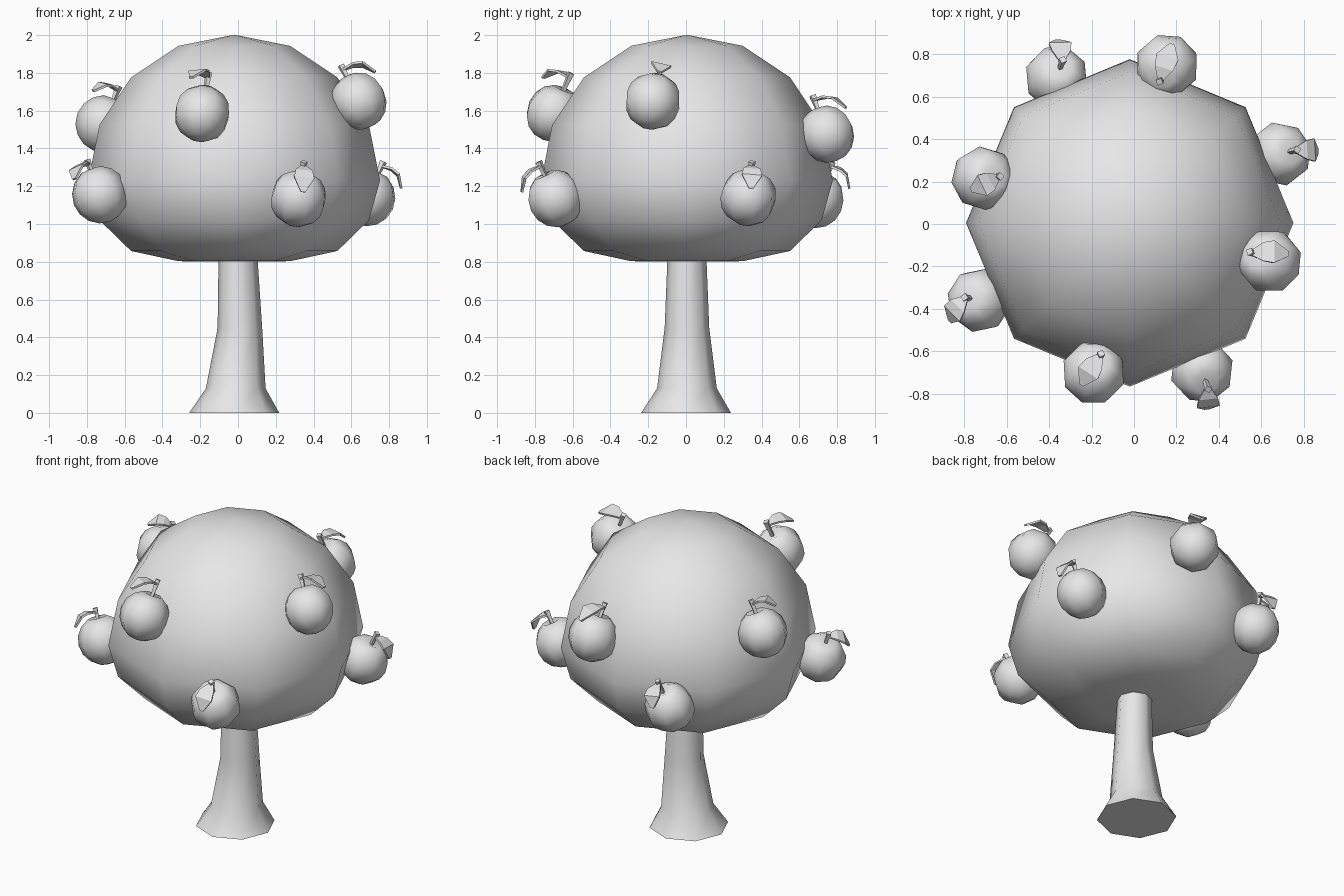
import bpy, bmesh, math
from mathutils import Vector, Matrix

if "Cube" in bpy.data.objects:
    bpy.data.objects.remove(bpy.data.objects["Cube"], do_unlink=True)

grey = bpy.data.materials.new("plain_grey")
grey.use_nodes = True
grey.diffuse_color = (0.8, 0.8, 0.8, 1)
grey.node_tree.nodes["Principled BSDF"].inputs["Base Color"].default_value = (0.8, 0.8, 0.8, 1)


def finish(bm, name, smooth_angle=None):
    """Turn a bmesh into a named object, smoothing edges below the angle."""
    bmesh.ops.recalc_face_normals(bm, faces=bm.faces)
    mesh = bpy.data.meshes.new(name)
    bm.to_mesh(mesh)
    bm.free()
    mesh.materials.append(grey)
    ob = bpy.data.objects.new(name, mesh)
    bpy.context.collection.objects.link(ob)
    if smooth_angle:
        bpy.ops.object.select_all(action="DESELECT")
        ob.select_set(True)
        bpy.context.view_layer.objects.active = ob
        bpy.ops.object.shade_smooth_by_angle(angle=math.radians(smooth_angle))
    return ob


def loft(rings, sides=8, turn=0.0):
    """Stack of round sections (centre x, centre y, z, radius); radius 0 is a pole."""
    bm = bmesh.new()
    loops = []
    for cx, cy, z, r in rings:
        n = sides if r else 1
        loops.append([bm.verts.new((cx + r * math.cos(turn + math.tau * i / sides),
                                    cy + r * math.sin(turn + math.tau * i / sides), z))
                      for i in range(n)])
    for a, b in zip(loops, loops[1:]):
        for i in range(sides):
            j = (i + 1) % sides
            corners = [a[i % len(a)], a[j % len(a)], b[j % len(b)], b[i % len(b)]]
            bm.faces.new(list(dict.fromkeys(corners)))
    for end in (loops[0], loops[-1]):
        if len(end) > 1:
            bm.faces.new(end)
    return bm


# Trunk, flared at the foot and leaning slightly
finish(loft([(-0.02, 0, 0, 0.238), (-0.012, 0.005, 0.13, 0.158),
             (0.01, 0.005, 0.45, 0.118), (-0.002, 0.005, 0.9, 0.1)]), "trunk", 50)

# Crown: a ball with a flattened underside
R = 0.772
crown_z = [0.8, 0.803, 0.857, 1.02, 1.23]
crown_z += [1.23 + R * math.sin(k * math.pi / 8) for k in range(1, 5)]
finish(loft([(-0.02, 0.005, z, R * math.sin(math.pi * k / 8) if 0 < k < 8 else 0)
             for k, z in enumerate(crown_z)]), "crown", 80)


def make_fruit(name, centre, stem_top, leaf_tip):
    centre, top, tip = Vector(centre), Vector(stem_top), Vector(leaf_tip)
    axis = (top - centre).normalized()

    # Round body with a dimple at the top
    r = 0.152
    rings = [(0, 0, -r * math.cos(math.pi * k / 8), r * math.sin(math.pi * k / 8) if 0 < k < 8 else 0)
             for k in range(9)]
    rings[-1] = (0, 0, 0.115, 0)
    bm = loft(rings)
    pose = Matrix.Translation(centre) @ axis.to_track_quat("Z", "Y").to_matrix().to_4x4()
    bm.transform(pose)
    finish(bm, name + "_body", 80)

    # Four-sided stem
    length = (top - centre).length
    stem = loft([(0, 0, 0.11, 0.012), (0, 0, 0.16, 0.014), (0, 0, length, 0.02)], 4)
    stem.transform(pose)
    finish(stem, name + "_stem")

    # Folded leaf springing from just below the stem top
    root = top - axis * 0.02
    along = tip - root
    side = along.cross(axis).normalized()
    up = side.cross(along).normalized()
    bm = bmesh.new()
    rows = []
    for t, half, lift in [(0, 0.012, 0), (0.3, 0.045, 0.03), (0.6, 0.054, 0.036), (1, 0.012, 0)]:
        p = root + along * t + up * lift
        rows.append([bm.verts.new(p + side * half), bm.verts.new(p - side * half)])
    for a, b in zip(rows, rows[1:]):
        bm.faces.new((a[0], a[1], b[1], b[0]))
    bmesh.ops.recalc_face_normals(bm, faces=bm.faces)
    bmesh.ops.solidify(bm, geom=bm.faces[:], thickness=0.012)
    finish(bm, name + "_leaf")


# Fruits: centre, stem top, leaf tip
fruits = {
    "upper_front_fruit": ((-0.19, -0.70, 1.585), (-0.155, -0.61, 1.80), (-0.25, -0.76, 1.78)),
    "upper_left_fruit": ((0.64, -0.175, 1.65), (0.545, -0.13, 1.84), (0.73, -0.14, 1.81)),
    "upper_back_fruit": ((0.155, 0.745, 1.475), (0.12, 0.67, 1.68), (0.18, 0.85, 1.62)),
    "upper_right_fruit": ((-0.71, 0.215, 1.53), (-0.63, 0.225, 1.73), (-0.77, 0.16, 1.71)),
    "lower_front_fruit": ((0.32, -0.69, 1.135), (0.35, -0.78, 1.33), (0.345, -0.875, 1.17)),
    "lower_left_fruit": ((0.685, 0.33, 1.14), (0.77, 0.35, 1.33), (0.87, 0.345, 1.19)),
    "lower_back_fruit": ((-0.365, 0.69, 1.13), (-0.335, 0.775, 1.33), (-0.36, 0.87, 1.19)),
    "lower_right_fruit": ((-0.73, -0.36, 1.155), (-0.80, -0.345, 1.34), (-0.87, -0.46, 1.24)),
}
for fruit_name, points in fruits.items():
    make_fruit(fruit_name, *points)
